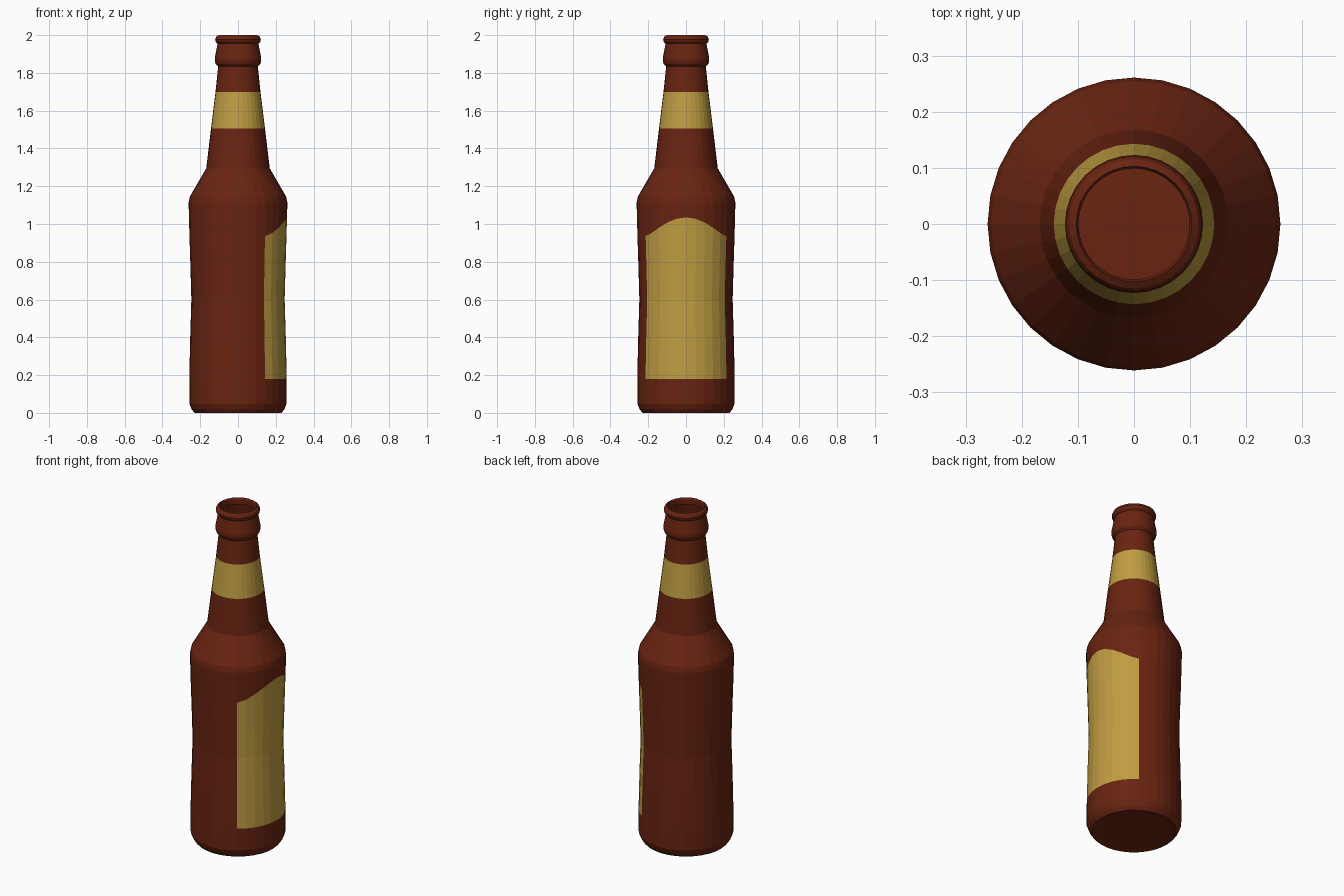
import bpy, bmesh, math

if "Cube" in bpy.data.objects:
    bpy.data.objects.remove(bpy.data.objects["Cube"])

SEG = 32
LABEL_HALF = 5              # label spans five facets either side of +x


def material(name, rgb):
    m = bpy.data.materials.new(name)
    m.diffuse_color = (*rgb, 1)
    m.use_nodes = True
    m.node_tree.nodes["Principled BSDF"].inputs["Base Color"].default_value = m.diffuse_color
    return m


# Lathe profile (radius, height), from the underside up to the mouth
profile = [
    (0.05, 0.012), (0.20, 0.006), (0.23, 0.0), (0.246, 0.02), (0.258, 0.05),
    (0.258, 0.18), (0.253, 0.40), (0.247, 0.60), (0.252, 0.78),
    (0.257, 0.935), (0.261, 1.09), (0.261, 1.115), (0.255, 1.145),
    (0.168, 1.295), (0.143, 1.505), (0.119, 1.70), (0.105, 1.835),
    (0.118, 1.848), (0.123, 1.865), (0.123, 1.88), (0.108, 1.955),
    (0.118, 1.965), (0.121, 1.978), (0.115, 1.992), (0.103, 2.0),
    (0.099, 1.99), (0.099, 1.96),
]
LABEL_LOW, LABEL_TOP = 5, 9      # profile rows bounding the body label
BAND_ROW = 14                    # profile row of the neck band


def facet_offset(i):
    return min(i, SEG - i)


bm = bmesh.new()
rings = []
for row, (r, z) in enumerate(profile):
    ring = []
    for i in range(SEG):
        a = math.tau * i / SEG
        rr, zz = r, z
        # arched upper edge of the body label
        if row == LABEL_TOP and facet_offset(i) < LABEL_HALF:
            k = math.cos(math.pi / 2 * facet_offset(i) / LABEL_HALF) ** 1.5
            zz += 0.10 * k
            rr += 0.0025 * k
        ring.append(bm.verts.new((rr * math.cos(a), rr * math.sin(a), zz)))
    rings.append(ring)

# Walls, with label faces chosen by row and direction
for row in range(len(rings) - 1):
    for i in range(SEG):
        j = (i + 1) % SEG
        f = bm.faces.new((rings[row][i], rings[row][j],
                          rings[row + 1][j], rings[row + 1][i]))
        on_front = i < LABEL_HALF or i >= SEG - LABEL_HALF
        if row == BAND_ROW or (LABEL_LOW <= row < LABEL_TOP and on_front):
            f.material_index = 1
# Centre of the underside
bm.faces.new(rings[0][::-1])

mesh = bpy.data.meshes.new("bottle")
bm.to_mesh(mesh)
bm.free()
mesh.materials.append(material("brown glass", (0.141, 0.0175, 0.0056)))
mesh.materials.append(material("gold label", (0.52, 0.335, 0.054)))
bottle = bpy.data.objects.new("bottle", mesh)
bpy.context.collection.objects.link(bottle)
